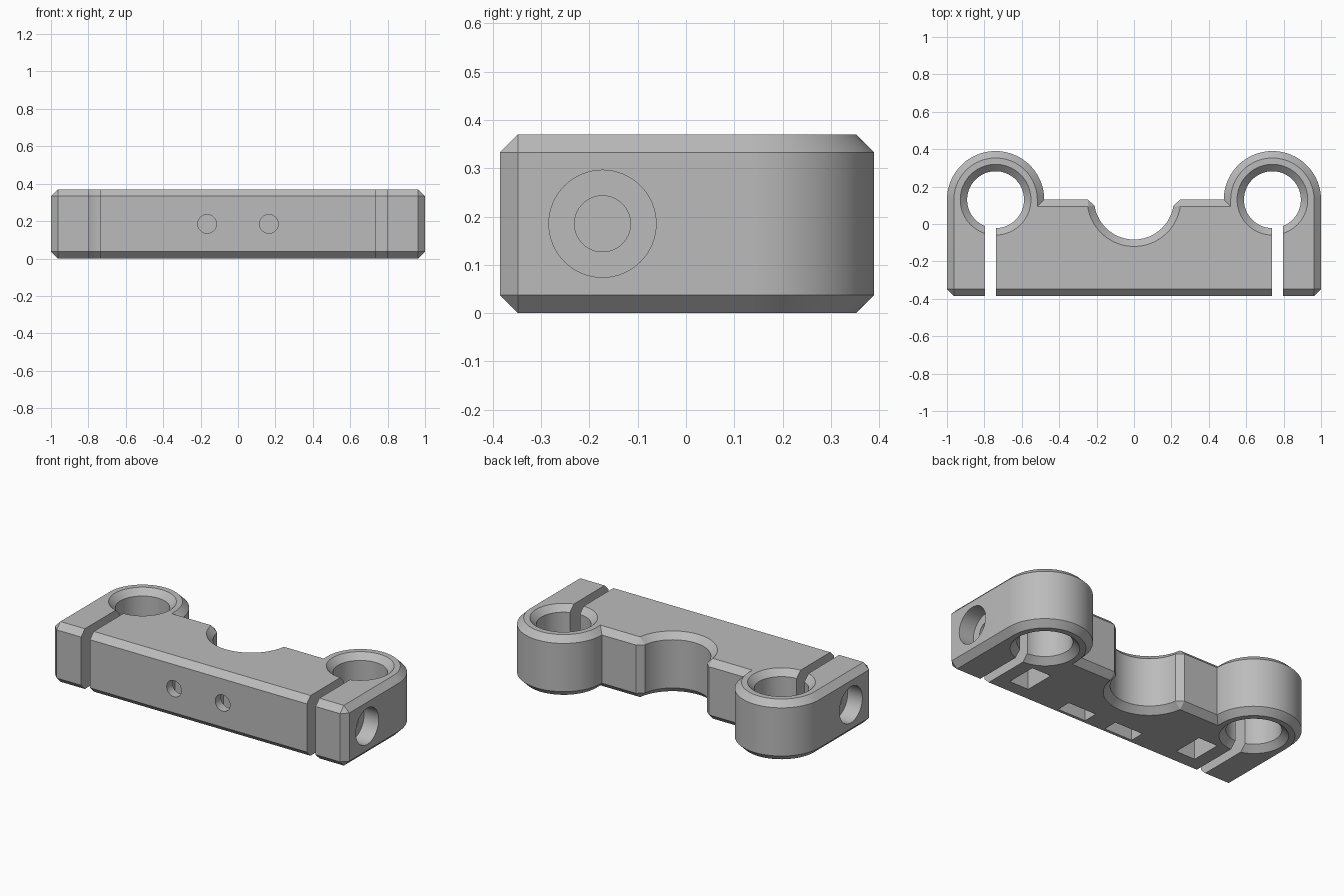
import bpy, bmesh
from math import sin, cos, radians, asin, degrees
from mathutils import Matrix

cube = bpy.data.objects.get("Cube")
if cube:
    bpy.data.objects.remove(cube, do_unlink=True)

H, C = 0.37, 0.037            # thickness and chamfer
RX, RY, R = 0.74, 0.13, 0.26  # clamp ring centre and outer radius
FRONT = -0.385

grey = bpy.data.materials.new("light grey")
grey.use_nodes = True
COLOUR = (0.5, 0.5, 0.5, 1)
grey.diffuse_color = COLOUR
grey.node_tree.nodes["Principled BSDF"].inputs["Base Color"].default_value = COLOUR


def make_object(name, bm):
    bmesh.ops.recalc_face_normals(bm, faces=bm.faces)
    mesh = bpy.data.meshes.new(name)
    bm.to_mesh(mesh)
    bm.free()
    mesh.materials.append(grey)
    ob = bpy.data.objects.new(name, mesh)
    bpy.context.collection.objects.link(ob)
    return ob


def loft(name, loops):
    """Closed solid through a stack of matching loops."""
    bm = bmesh.new()
    rings = [[bm.verts.new(p) for p in loop] for loop in loops]
    n = len(rings[0])
    for a, b in zip(rings, rings[1:]):
        for i in range(n):
            j = (i + 1) % n
            bm.faces.new((a[i], a[j], b[j], b[i]))
    bm.faces.new(rings[0][::-1])
    bm.faces.new(rings[-1])
    bmesh.ops.remove_doubles(bm, verts=bm.verts, dist=1e-5)
    return make_object(name, bm)


def box(name, lo, hi):
    bm = bmesh.new()
    size = [b - a for a, b in zip(lo, hi)]
    mid = [(a + b) / 2 for a, b in zip(lo, hi)]
    bmesh.ops.create_cube(bm, size=1, matrix=Matrix.Translation(mid) @ Matrix.Diagonal((*size, 1)))
    return make_object(name, bm)


def rod(name, start, length, radius, axis):
    """Cylinder running from start along +x or +y."""
    bm = bmesh.new()
    turn = Matrix.Rotation(radians(90), 4, "Y" if axis == "x" else "X")
    mid = list(start)
    mid["xy".index(axis)] += length / 2
    bmesh.ops.create_cone(bm, cap_ends=True, segments=64, radius1=radius, radius2=radius,
                          depth=length, matrix=Matrix.Translation(mid) @ turn)
    return make_object(name, bm)


def polar(cx, cy, r, deg):
    return (cx + r * cos(radians(deg)), cy + r * sin(radians(deg)))


# Body outline as pairs: point on the flat face, point on the side wall
half = [((1 - C, FRONT + C), (1 - C, FRONT)), ((1 - C, FRONT + C), (1, FRONT + C))]
for k in range(41):
    a = 180 * k / 40
    half.append((polar(RX, RY, R - C, a), polar(RX, RY, R, a)))
half.append(((RX - R + C, RY - C), (RX - R, RY)))
SADDLE = 0.213
start = degrees(asin(-C / (SADDLE + C)))
lip = polar(0, RY, SADDLE + C, start)
half.append((lip, (lip[0], RY)))
for k in range(25):
    a = start + (-90 - start) * k / 24
    half.append((polar(0, RY, SADDLE + C, a), polar(0, RY, SADDLE, a)))
flip = lambda p: (-p[0], p[1])
pairs = half + [(flip(i), flip(o)) for i, o in half[-2::-1]]
body = loft("clamp_bracket", [[(*p[s], z) for p in pairs]
                              for s, z in ((0, 0), (1, C), (1, H - C), (0, H))])

# Cutters, mirrored left and right
cutters = []
BORE, E = 0.152, 0.05
SY, MID = -0.173, H / 2
for side, s in (("left", 1), ("right", -1)):
    def span(a, b):
        return sorted((s * a, s * b))

    def block(name, x0, x1, y0, y1, z0, z1):
        lo, hi = span(x0, x1)
        cutters.append(box(f"{side}_{name}", (lo, y0, z0), (hi, y1, z1)))

    def side_rod(name, x0, x1, r):
        lo, hi = span(x0, x1)
        cutters.append(rod(f"{side}_{name}", (lo, SY, MID), hi - lo, r, "x"))

    # Shaft bore with countersunk rims
    levels = ((BORE + C + E, -E), (BORE, C), (BORE, H - C), (BORE + C + E, H + E))
    cutters.append(loft(f"{side}_shaft_bore", [
        [(*polar(s * RX, RY, r, 360 * k / 80), z) for k in range(80)] for r, z in levels]))
    # Clamp slot, clamp screw and its nut pocket
    block("clamp_slot", 0.737, 0.797, FRONT - E, 0.1, -E, H + E)
    side_rod("screw_head_recess", 0.9, 1 + E, 0.111)
    side_rod("clamp_screw_hole", 0.48, 0.95, 0.058)
    block("clamp_nut_pocket", 0.525, 0.655, SY - 0.095, SY + 0.095, -E, MID + 0.1)
    # Front mounting screw and its nut pocket
    cutters.append(rod(f"{side}_front_screw_hole", (s * 0.165, FRONT - E, MID), 0.25, 0.05, "y"))
    block("front_nut_pocket", 0.07, 0.26, -0.33, -0.24, -E, MID + 0.09)

bpy.context.view_layer.objects.active = body
for cutter in cutters:
    cutter.hide_render = True
    mod = body.modifiers.new(cutter.name, "BOOLEAN")
    mod.operation, mod.solver, mod.object = "DIFFERENCE", "EXACT", cutter
    bpy.ops.object.modifier_apply(modifier=mod.name)
for cutter in cutters:
    bpy.data.objects.remove(cutter, do_unlink=True)

bpy.ops.object.select_all(action="DESELECT")
body.select_set(True)
bpy.ops.object.shade_smooth_by_angle(angle=radians(30))
